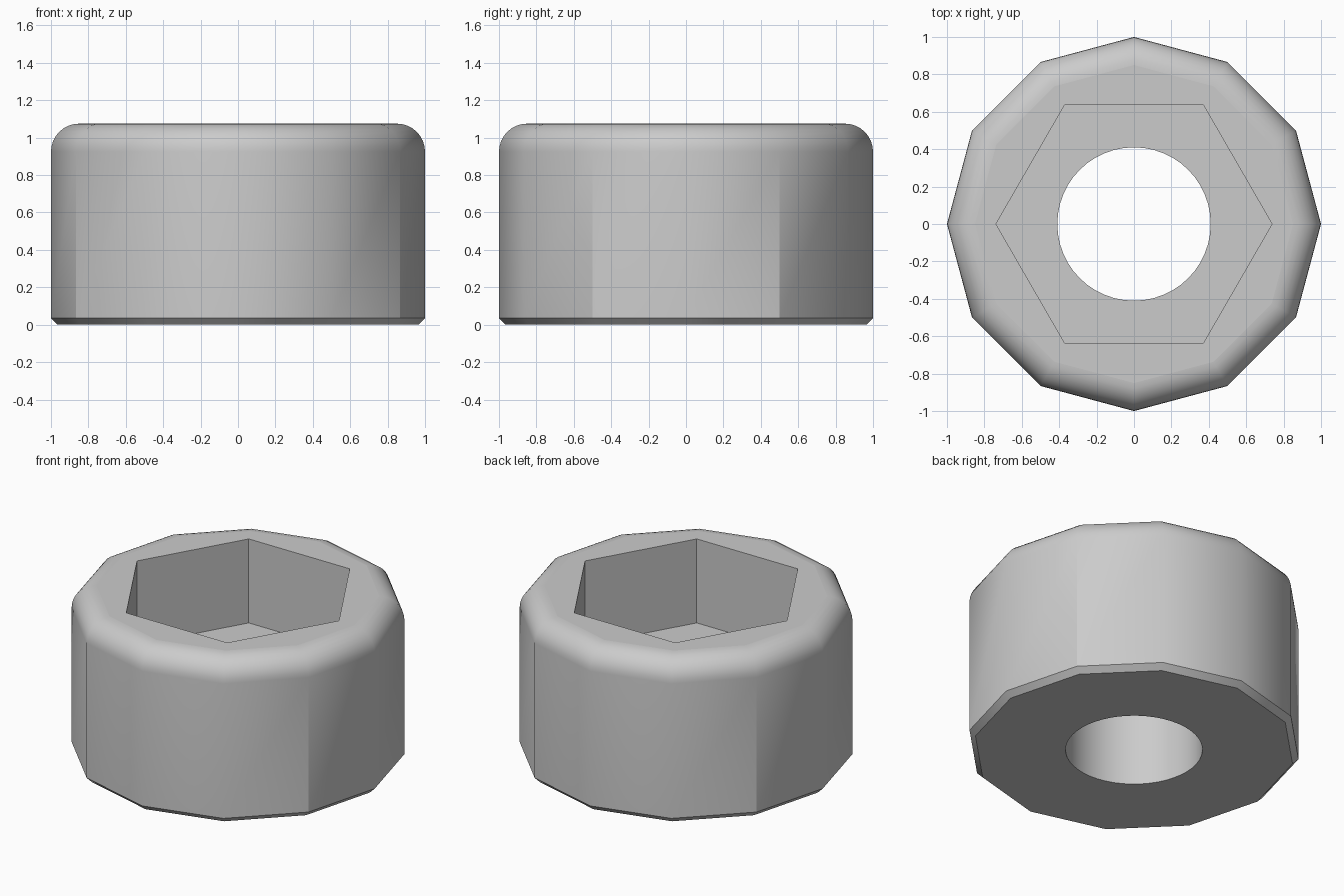
import bpy
import bmesh
from math import sin, cos, pi, radians

if "Cube" in bpy.data.objects:
    bpy.data.objects.remove(bpy.data.objects["Cube"])

HEIGHT, FILLET, CHAMFER = 1.075, 0.15, 0.036
POCKET_R, POCKET_FLOOR, BORE_R = 0.738, 0.52, 0.41
SIDES, ARC, BORE_SIDES = 12, 8, 48

bm = bmesh.new()


def ring(radius, z, n):
    return [bm.verts.new((radius * cos(2 * pi * i / n), radius * sin(2 * pi * i / n), z))
            for i in range(n)]


def wall(low, high):
    n = len(low)
    for i in range(n):
        j = (i + 1) % n
        bm.faces.new((low[i], low[j], high[j], high[i]))


def annulus(outer, inner, parts):
    """Fill the flat area between two loops with equal sectors."""
    a, b = len(outer) // parts, len(inner) // parts
    for k in range(parts):
        out = [outer[(k * a + i) % len(outer)] for i in range(a + 1)]
        inn = [inner[(k * b + i) % len(inner)] for i in range(b + 1)]
        bm.faces.new(out + inn[::-1])


# Outer shell: bottom chamfer, straight side, rounded top
profile = [(1 - CHAMFER, 0), (1, CHAMFER)]
for i in range(ARC + 1):
    t = pi / 2 * i / ARC
    profile.append((1 - FILLET + FILLET * cos(t), HEIGHT - FILLET + FILLET * sin(t)))
shell = [ring(r, z, SIDES) for r, z in profile]
for low, high in zip(shell, shell[1:]):
    wall(low, high)

# Hexagonal pocket and round bore
pocket_top, pocket_base = ring(POCKET_R, HEIGHT, 6), ring(POCKET_R, POCKET_FLOOR, 6)
bore_top, bore_base = ring(BORE_R, POCKET_FLOOR, BORE_SIDES), ring(BORE_R, 0, BORE_SIDES)
wall(pocket_top, pocket_base)
wall(bore_top, bore_base)
annulus(shell[-1], pocket_top, 6)
annulus(pocket_base, bore_top, 6)
annulus(shell[0], bore_base, SIDES)
bmesh.ops.recalc_face_normals(bm, faces=bm.faces)

# Smooth shading except on flat rims, sharp bends and four hard side edges
for f in bm.faces:
    f.smooth = abs(f.normal.z) < 0.999
for e in bm.edges:
    a, b = (v.co for v in e.verts)
    hard_side = (abs(a.z - b.z) > 0.5 and abs(abs(a.y) - 0.5) < 0.01
                 and abs(a.xy.length - 1) < 0.01)
    e.smooth = e.calc_face_angle(0) < radians(32) and not hard_side

mesh = bpy.data.meshes.new("socket_nut")
bm.to_mesh(mesh)
bm.free()
nut = bpy.data.objects.new("socket_nut", mesh)
bpy.context.collection.objects.link(nut)

# Single grey finish
grey = bpy.data.materials.new("light grey")
grey.use_nodes = True
colour = (0.6, 0.6, 0.6, 1)
grey.diffuse_color = colour
grey.node_tree.nodes["Principled BSDF"].inputs["Base Color"].default_value = colour
mesh.materials.append(grey)
